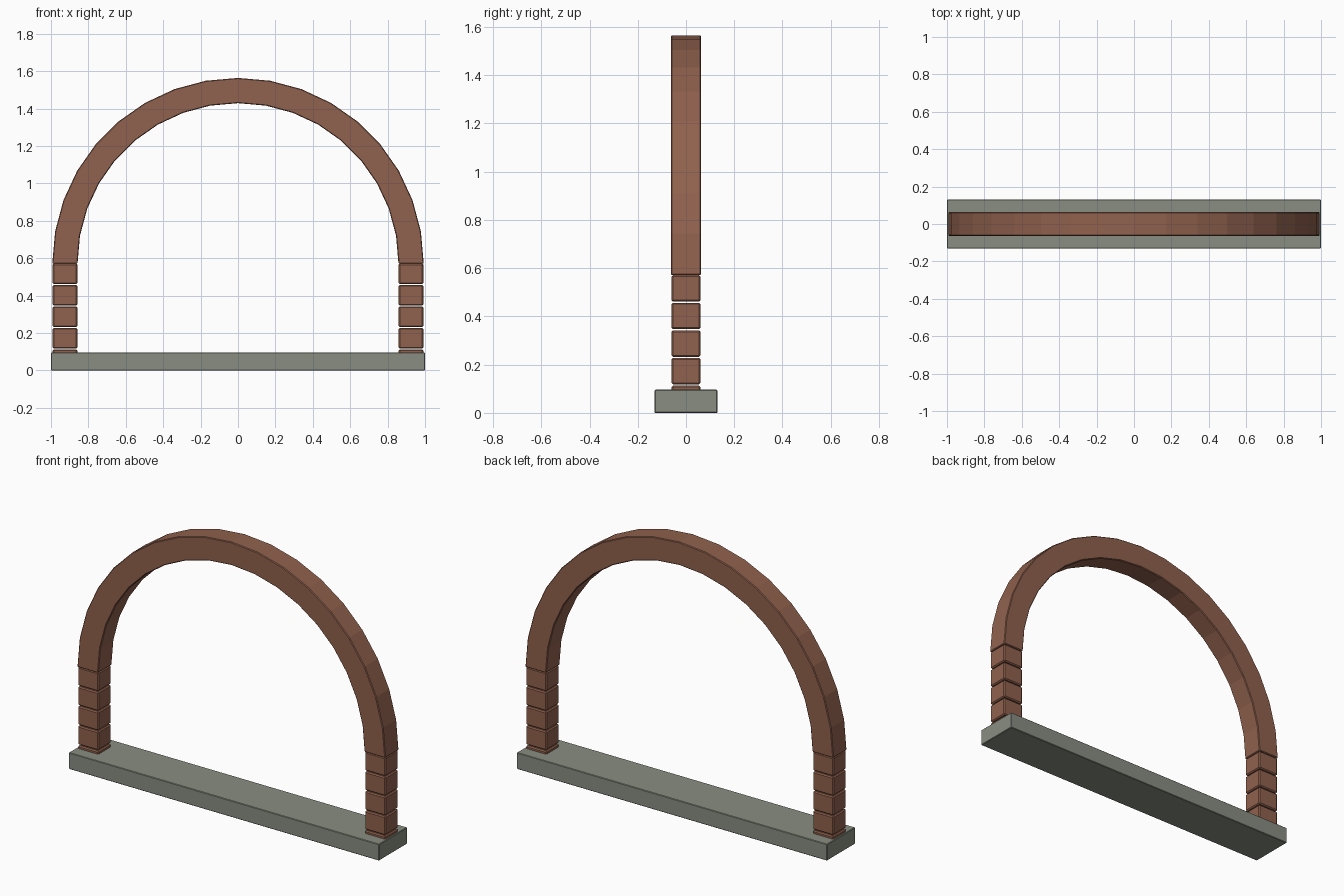
import bpy, bmesh, math

if "Cube" in bpy.data.objects:
    bpy.data.objects.remove(bpy.data.objects["Cube"])


def material(name, color):
    m = bpy.data.materials.new(name)
    m.use_nodes = True
    m.diffuse_color = (*color, 1)
    m.node_tree.nodes["Principled BSDF"].inputs["Base Color"].default_value = (*color, 1)
    return m


brick = material("brick brown", (0.28, 0.12, 0.075))
stone = material("stone grey", (0.25, 0.27, 0.22))


def finish(name, bm, mat, bevel):
    bmesh.ops.recalc_face_normals(bm, faces=bm.faces)
    mesh = bpy.data.meshes.new(name)
    bm.to_mesh(mesh)
    bm.free()
    mesh.materials.append(mat)
    obj = bpy.data.objects.new(name, mesh)
    bpy.context.collection.objects.link(obj)
    mod = obj.modifiers.new("soft edges", "BEVEL")
    mod.width = bevel
    mod.segments = 1
    mod.limit_method = "ANGLE"
    mod.angle_limit = math.radians(40)
    return obj


def box(name, x, z0, z1, width, depth, mat, bevel):
    bm = bmesh.new()
    bmesh.ops.create_cube(bm, size=1)
    for v in bm.verts:
        v.co = (x + v.co.x * width, v.co.y * depth, (z0 + z1) / 2 + v.co.z * (z1 - z0))
    return finish(name, bm, mat, bevel)


# Base slab
box("base_slab", 0, 0, 0.096, 2, 0.26, stone, 0.003)

# Stacked pillar blocks, the lowest sunk into the slab
spring, pitch, gap = 0.571, 0.1145, 0.005
for side, x in (("left", 0.925), ("right", -0.925)):
    for i in range(5):
        top = spring - i * pitch
        bottom = max(top - pitch + gap, 0.02)
        box(f"{side}_pillar_block_{i + 1}", x, bottom, top, 0.132, 0.12, brick, 0.006)

# Half-ring arch
outer, inner, half_depth, steps = 0.993, 0.858, 0.063, 18
bm = bmesh.new()
rings = []
for i in range(steps + 1):
    a = math.pi * i / steps
    rings.append([bm.verts.new((r * math.cos(a), y, spring + r * math.sin(a)))
                  for r, y in ((inner, -half_depth), (outer, -half_depth),
                               (outer, half_depth), (inner, half_depth))])
for a, b in zip(rings, rings[1:]):
    for j in range(4):
        k = (j + 1) % 4
        bm.faces.new((a[j], a[k], b[k], b[j]))
bm.faces.new(rings[0])
bm.faces.new(rings[-1])
finish("arch", bm, brick, 0.004)
